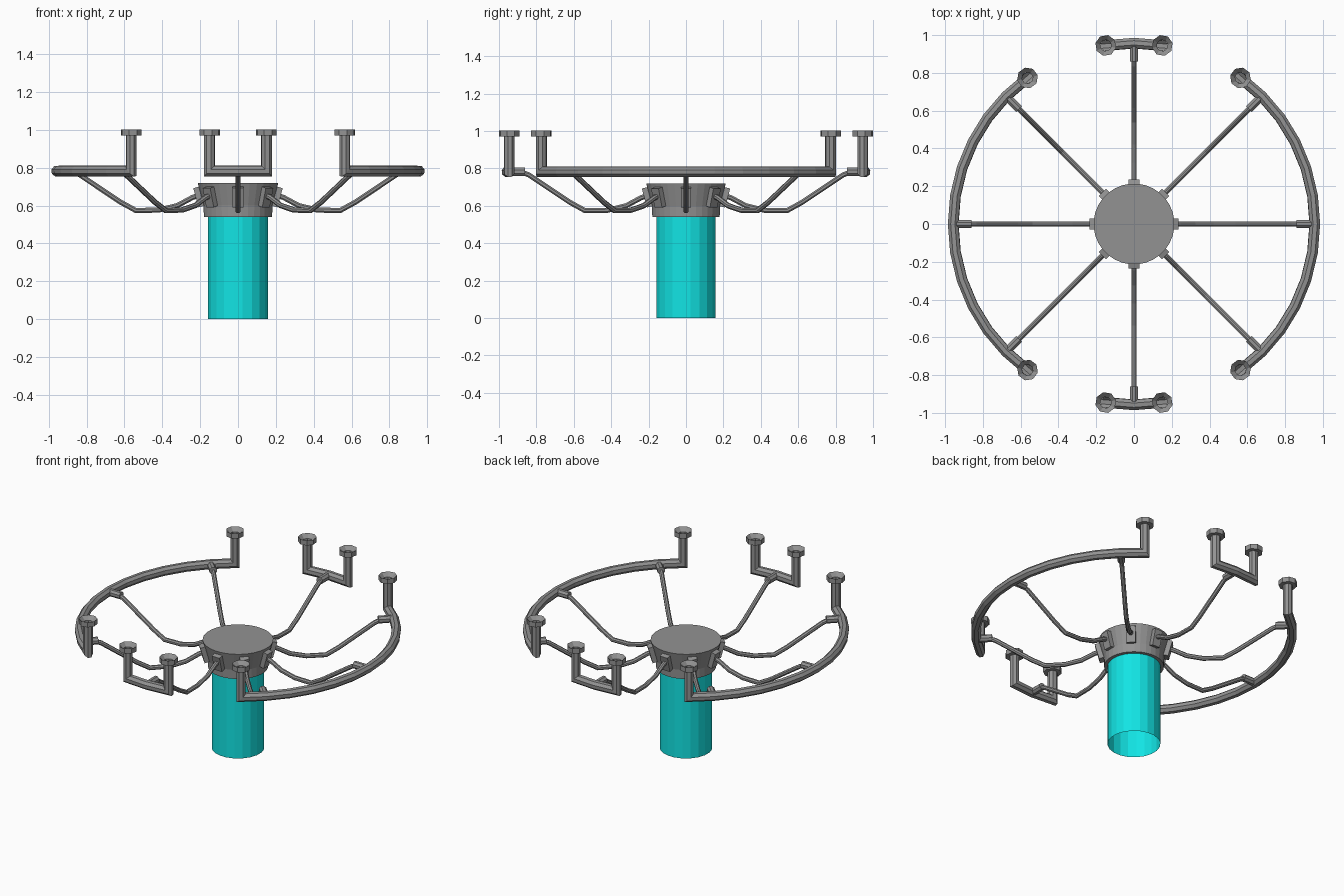
import bpy, bmesh
from math import pi, cos, sin, radians
from mathutils import Vector, Matrix

if "Cube" in bpy.data.objects:
    bpy.data.objects.remove(bpy.data.objects["Cube"], do_unlink=True)


def material(name, color):
    m = bpy.data.materials.new(name)
    m.use_nodes = True
    m.diffuse_color = color
    m.node_tree.nodes["Principled BSDF"].inputs["Base Color"].default_value = color
    return m


grey = material("metal grey", (0.29, 0.29, 0.29, 1))
cyan = material("bright cyan", (0.006, 0.78, 0.78, 1))


def add_object(name, bm, mat, fix_normals=True):
    if fix_normals:
        bmesh.ops.recalc_face_normals(bm, faces=bm.faces)
    mesh = bpy.data.meshes.new(name)
    bm.to_mesh(mesh)
    bm.free()
    mesh.materials.append(mat)
    ob = bpy.data.objects.new(name, mesh)
    bpy.context.collection.objects.link(ob)
    return ob


def bridge(bm, a, b):
    n = len(a)
    for i in range(n):
        bm.faces.new((a[i], a[(i + 1) % n], b[(i + 1) % n], b[i]))


def lathe(name, profile, sides, mat, cap_top=False, closed=False):
    bm = bmesh.new()
    rings = []
    for r, z in profile:
        angles = [2 * pi * (i + 0.5) / sides for i in range(sides)]
        rings.append([bm.verts.new((r * cos(t), r * sin(t), z)) for t in angles])
    for a, b in zip(rings, rings[1:]):
        bridge(bm, a, b)
    if closed:
        bridge(bm, rings[-1], rings[0])
    if cap_top:
        bm.faces.new(rings[-1])
    return add_object(name, bm, mat)


def pipe(name, path, radius, side_hint, sides=8, capped=False):
    """Sweep a polygon along a path with true mitred corners."""
    path = [Vector(p) for p in path]
    dirs = [(b - a).normalized() for a, b in zip(path, path[1:])]
    u = Vector(side_hint)
    u = (u - dirs[0] * u.dot(dirs[0])).normalized()
    v = dirs[0].cross(u)
    r = radius / cos(pi / sides)
    angles = [2 * pi * (i + 0.5) / sides for i in range(sides)]
    ring = [path[0] + u * r * cos(t) + v * r * sin(t) for t in angles]
    bm = bmesh.new()
    rings = [[bm.verts.new(p) for p in ring]]
    for i, d in enumerate(dirs):
        end = path[i + 1]
        normal = d + dirs[i + 1] if i + 1 < len(dirs) else d
        ring = [p + d * ((end - p).dot(normal) / d.dot(normal)) for p in ring]
        rings.append([bm.verts.new(p) for p in ring])
        bridge(bm, rings[-2], rings[-1])
    if capped:
        bm.faces.new(rings[0])
        bm.faces.new(rings[-1])
    return add_object(name, bm, grey)


def polar(r, degrees, z):
    t = radians(degrees)
    return Vector((r * cos(t), r * sin(t), z))


# Central handle, open underneath, and flared hub
lathe("handle", [(0.16, 0), (0.16, 0.545)], 20, cyan)
lathe("hub", [(0.16, 0.54), (0.181, 0.54), (0.183, 0.6), (0.214, 0.72)], 32, grey, cap_top=True)

# Rim sections with upturned ends and collars
RIM, RIM_Z, POST_TOP = 0.957, 0.782, 0.972
sections = [("left_rim", 0, 53.9, 12), ("back_rim", 90, 9, 2),
            ("right_rim", 180, 53.9, 12), ("front_rim", 270, 9, 2)]
for name, middle, half, steps in sections:
    arc = [polar(RIM, middle - half + 2 * half * i / steps, RIM_Z) for i in range(steps + 1)]
    ends = [Vector((p.x, p.y, POST_TOP)) for p in (arc[0], arc[-1])]
    pipe(name, [ends[0]] + arc + [ends[1]], 0.0275, arc[0])
    for i, p in enumerate(ends):
        collar = lathe(f"{name}_collar_{i + 1}",
                       [(0.03, 0.97), (0.056, 0.97), (0.056, 1.003), (0.03, 0.978)],
                       8, grey, closed=True)
        collar.location = (p.x, p.y, 0)
        collar.rotation_euler.z = radians(middle - half + 2 * half * i)

# Eight curved arms, each with a rim socket and a hub bracket
arm_path = [(0.2, 0, 0.655), (0.24, 0, 0.643), (0.32, 0, 0.6), (0.42, 0, 0.576),
            (0.54, 0, 0.574), (0.62, 0, 0.618), (0.84, 0, 0.765), (0.88, 0, 0.78)]
for k in range(8):
    turn = k * pi / 4
    arm = pipe(f"arm_{k + 1}", arm_path, 0.0135, (0, 1, 0))
    socket = pipe(f"arm_socket_{k + 1}", [(0.86, 0, RIM_Z), (0.95, 0, RIM_Z)],
                  0.022, (0, 1, 0), capped=True)
    bm = bmesh.new()
    bmesh.ops.create_cube(bm, size=1, matrix=Matrix.Translation((0.208, 0, 0.645))
                          @ Matrix.Rotation(radians(15), 4, 'Y')
                          @ Matrix.Diagonal((0.03, 0.056, 0.105, 1)))
    bracket = add_object(f"hub_bracket_{k + 1}", bm, grey)
    for ob in (arm, socket, bracket):
        ob.rotation_euler.z = turn
